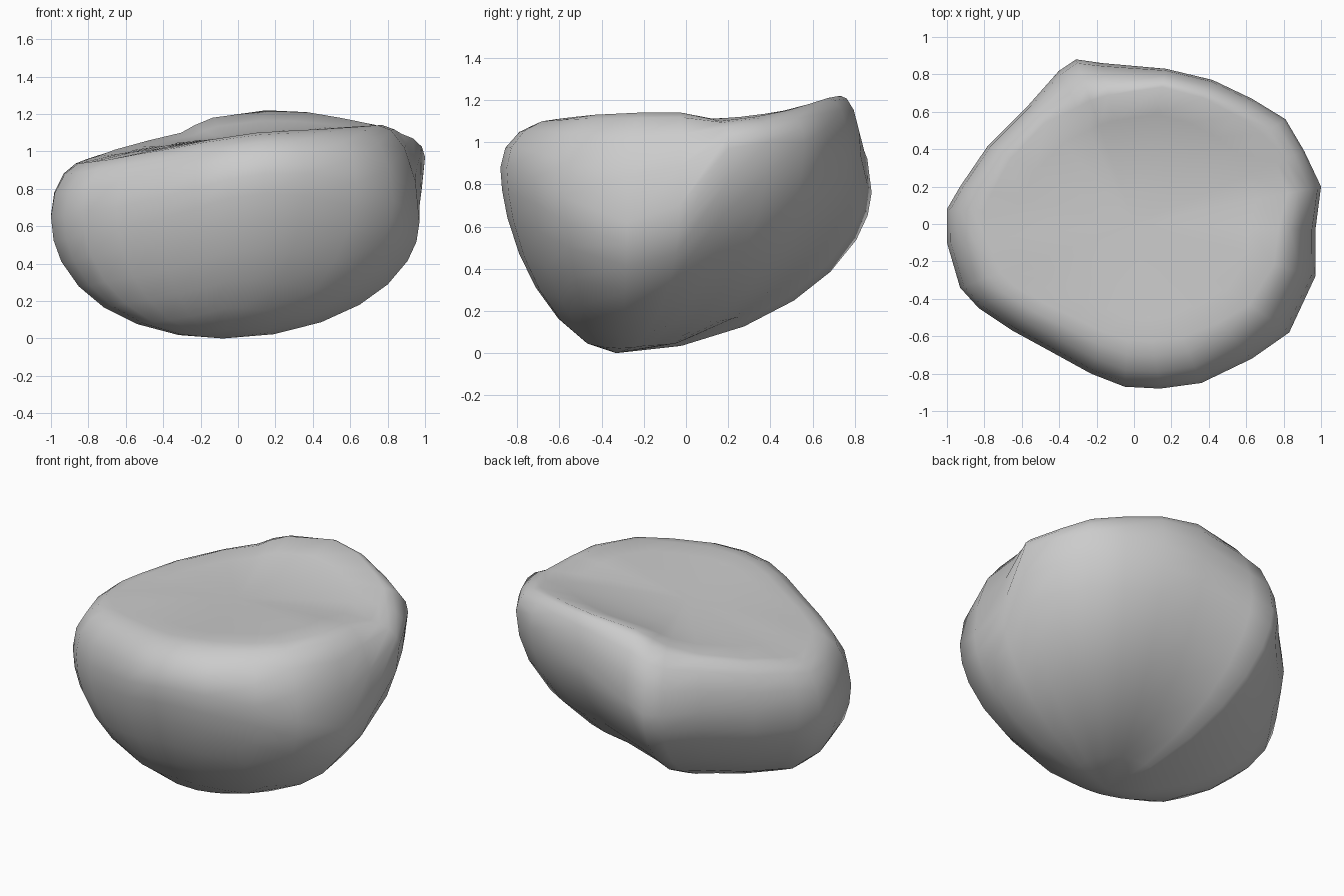
import bpy, bmesh, math

if "Cube" in bpy.data.objects:
    bpy.data.objects.remove(bpy.data.objects["Cube"])

# Widest outline of the boulder: x, y, height of widest point, height of top rim
OUTLINE = [
    (1.0, .20, .97, 1.10), (.91, .39, 1.0, 1.12), (.81, .56, 1.0, 1.15), (.63, .67, .98, 1.18),
    (.42, .77, .97, 1.21), (.17, .83, .93, 1.22), (-.17, .86, .80, 1.18),
    (-.31, .88, .76, 1.14), (-.40, .82, .75, 1.10), (-.56, .64, .75, 1.06), (-.78, .42, .72, 1.01),
    (-.93, .20, .70, .97), (-1.0, .08, .66, .95), (-1.0, -.10, .65, .95),
    (-.93, -.34, .65, .96), (-.83, -.45, .68, .97), (-.65, -.57, .70, 1.0),
    (-.43, -.69, .75, 1.03), (-.23, -.80, .80, 1.06),
    (-.05, -.87, .85, 1.08), (.14, -.88, .88, 1.10), (.36, -.85, .88, 1.11),
    (.63, -.72, .83, 1.12), (.83, -.58, .74, 1.13), (.97, -.28, .62, 1.14),
    (.97, -.03, .70, 1.14),
]
POLE = (-.08, -.33)      # lowest point


def top_plane(x):
    return 1.08 + .1 * x


def under(p, a):
    # underside: curve from the lowest point out to the outline, fuller at the sides
    e = 1.7 + (.4 if p[0] < 0 else .27) * abs(p[0])
    u = math.sin(a)
    v = 1 - (1 - u ** e) ** (1 / e)
    return (POLE[0] + (p[0] - POLE[0]) * u, POLE[1] + (p[1] - POLE[1]) * u, p[2] * v)


def inset(p):
    # wide soft shoulder in front, tight rim at the back, pulled in above the back left bump
    bump = .14 * math.exp(-((p[0] + .33) ** 2 + (p[1] - .86) ** 2) / .05)
    return .20 - .10 * p[1] + bump


def shoulder(p, a):
    # rounded shoulder: from the outline up to the inset rim
    s = 1 - inset(p) * (1 - math.cos(a))
    return (p[0] * s, p[1] * s, p[2] + (p[3] - p[2]) * math.sin(a))


def cap(p, u):
    # slightly dished top: from the rim to the middle
    s = (1 - inset(p)) * u
    z = top_plane(p[0] * s)
    return (p[0] * s, p[1] * s, z + (p[3] - top_plane(p[0] * (1 - inset(p)))) * u ** 2.5)


rings = [[under(p, math.radians(a)) for p in OUTLINE] for a in (15, 30, 44, 57, 70, 80)]
rings += [[shoulder(p, math.radians(a)) for p in OUTLINE] for a in (0, 25, 50, 72, 90)]
rings += [[cap(p, u) for p in OUTLINE] for u in (.8, .55, .28)]

# Boulder
bm = bmesh.new()
loops = [[bm.verts.new(c) for c in ring] for ring in rings]
n = len(OUTLINE)
for lo, hi in zip(loops, loops[1:]):
    for i in range(n):
        j = (i + 1) % n
        bm.faces.new((lo[i], lo[j], hi[j], hi[i]))
bottom = bm.verts.new((*POLE, 0))
top = bm.verts.new((0, 0, top_plane(0)))
for i in range(n):
    j = (i + 1) % n
    bm.faces.new((bottom, loops[0][j], loops[0][i]))
    bm.faces.new((top, loops[-1][i], loops[-1][j]))
bmesh.ops.recalc_face_normals(bm, faces=bm.faces)
for f in bm.faces:
    f.smooth = True
mesh = bpy.data.meshes.new("boulder")
bm.to_mesh(mesh)
bm.free()
bpy.context.collection.objects.link(bpy.data.objects.new("boulder", mesh))
